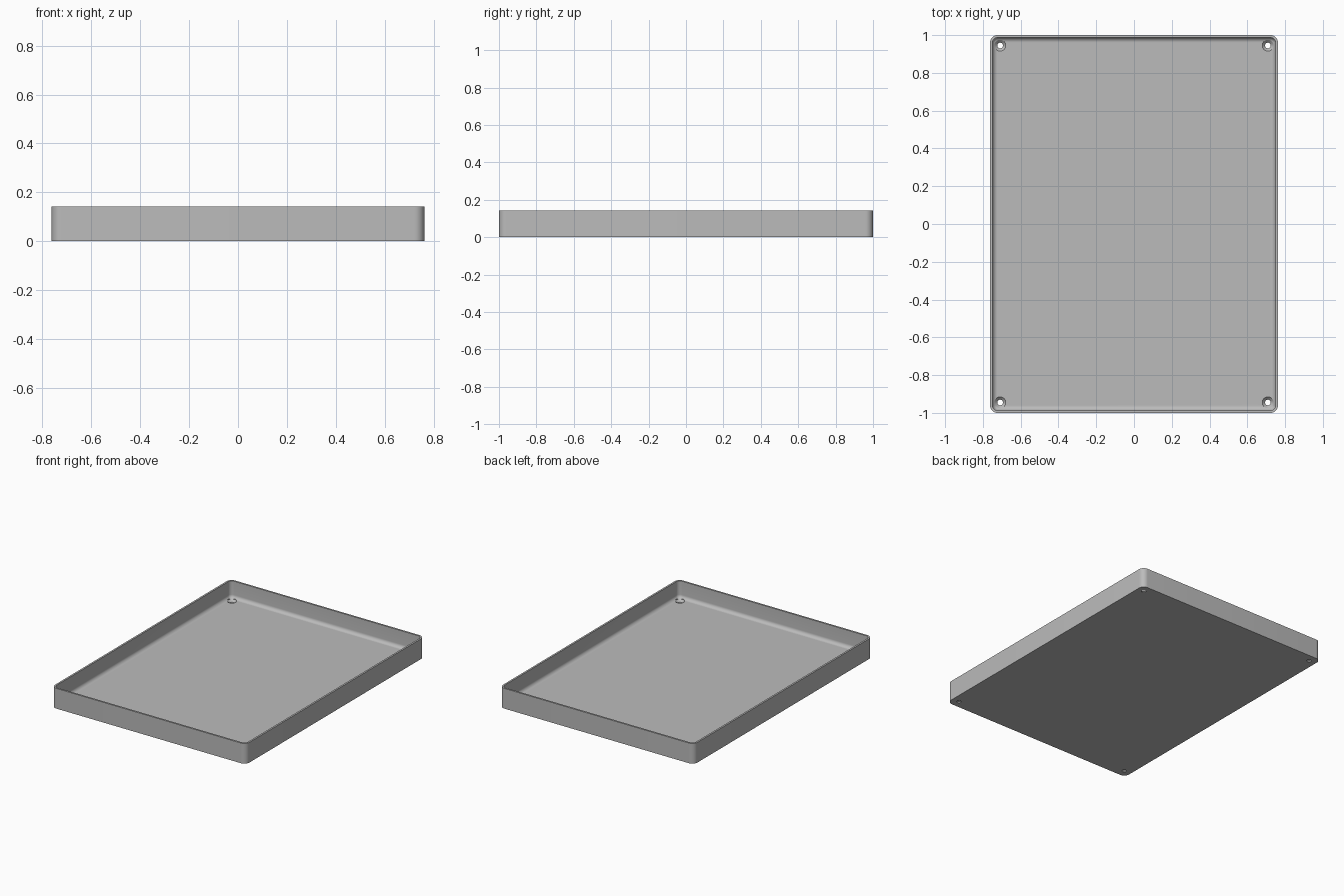
import bpy, bmesh, math

cube = bpy.data.objects.get("Cube")
if cube:
    bpy.data.objects.remove(cube, do_unlink=True)

HALF_X, HALF_Y, HEIGHT = 0.762, 1.0, 0.143
CORNER, WALL, FLOOR, FILLET = 0.04, 0.013, 0.022, 0.025
HOLE_X, HOLE_Y = 0.709, 0.945

grey = bpy.data.materials.new("plain grey")
grey.use_nodes = True
grey.diffuse_color = (0.5, 0.5, 0.5, 1)
grey.node_tree.nodes["Principled BSDF"].inputs["Base Color"].default_value = (0.5, 0.5, 0.5, 1)


def loft(name, rings):
    """Join matching rings of points into a closed solid with capped ends."""
    bm = bmesh.new()
    loops = [[bm.verts.new(p) for p in ring] for ring in rings]
    for a, b in zip(loops, loops[1:]):
        for i in range(len(a)):
            j = (i + 1) % len(a)
            bm.faces.new((a[i], a[j], b[j], b[i]))
    bm.faces.new(loops[0][::-1])
    bm.faces.new(loops[-1])
    bmesh.ops.recalc_face_normals(bm, faces=bm.faces)
    mesh = bpy.data.meshes.new(name)
    bm.to_mesh(mesh)
    bm.free()
    mesh.materials.append(grey)
    obj = bpy.data.objects.new(name, mesh)
    bpy.context.collection.objects.link(obj)
    return obj


def rounded_rect(inset, z, steps=10):
    """Outline of the tray, moved inwards by inset."""
    r = CORNER - inset
    points = []
    for k, (sx, sy) in enumerate(((1, 1), (-1, 1), (-1, -1), (1, -1))):
        for i in range(steps + 1):
            a = math.pi / 2 * (k + i / steps)
            points.append((sx * (HALF_X - CORNER) + r * math.cos(a),
                           sy * (HALF_Y - CORNER) + r * math.sin(a), z))
    return points


def circle(cx, cy, r, z, sides=32):
    return [(cx + r * math.cos(math.tau * i / sides),
             cy + r * math.sin(math.tau * i / sides), z) for i in range(sides)]


# Tray: outer wall, rim, inner wall, then the rounded step down to the floor
section = [(0, 0), (0, HEIGHT), (WALL, HEIGHT)]
for i in range(9):
    a = math.pi / 2 * i / 8
    section.append((WALL + FILLET * (1 - math.cos(a)),
                    FLOOR + FILLET * (1 - math.sin(a))))
tray = loft("tray", [rounded_rect(t, z) for t, z in section])

# Countersunk screw holes in the four corners
hole = [(0.015, -0.02), (0.015, 0.007), (0.03, FLOOR), (0.03, 0.08)]
cutters = []
for sx in (-1, 1):
    for sy in (-1, 1):
        cutter = loft("hole_cutter", [circle(sx * HOLE_X, sy * HOLE_Y, r, z) for r, z in hole])
        cutter.hide_render = True
        cutters.append(cutter)
        mod = tray.modifiers.new("screw_hole", 'BOOLEAN')
        mod.operation = 'DIFFERENCE'
        mod.solver = 'EXACT'
        mod.object = cutter

bpy.ops.object.select_all(action='DESELECT')
tray.select_set(True)
bpy.context.view_layer.objects.active = tray
for mod in list(tray.modifiers):
    bpy.ops.object.modifier_apply(modifier=mod.name)
for cutter in cutters:
    bpy.data.objects.remove(cutter, do_unlink=True)
bpy.ops.object.shade_smooth_by_angle(angle=math.radians(30))
